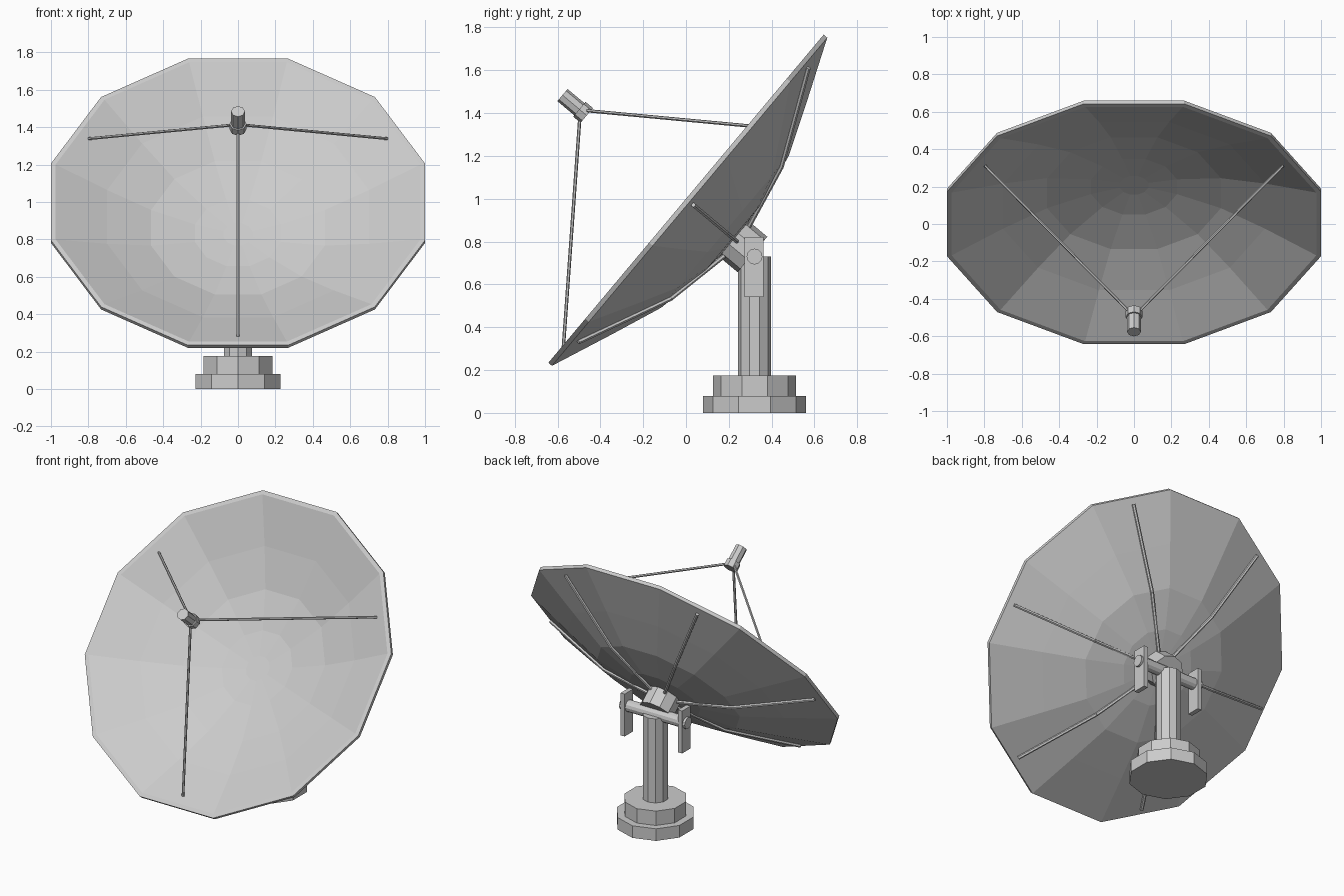
import bpy, bmesh, math
from mathutils import Matrix, Vector

if "Cube" in bpy.data.objects:
    bpy.data.objects.remove(bpy.data.objects["Cube"])

# Dish frame: local x = right, y = up the dish face, z = forward along the axis
DISH = Matrix.Translation((0, 0, 1)) @ Matrix.Rotation(math.radians(50), 4, 'X')
PIVOT_Y, PIVOT_Z = 0.32, 0.73


def finish(bm, name, matrix=Matrix()):
    bmesh.ops.recalc_face_normals(bm, faces=bm.faces)
    me = bpy.data.meshes.new(name)
    bm.to_mesh(me)
    bm.free()
    ob = bpy.data.objects.new(name, me)
    ob.matrix_world = matrix
    bpy.context.collection.objects.link(ob)
    return ob


def add_prism(bm, a, b, r, sides):
    a, b = Vector(a), Vector(b)
    d = b - a
    m = Matrix.Translation((a + b) / 2)
    if abs(d.normalized().z) < 0.999:
        m = m @ d.to_track_quat('Z', 'Y').to_matrix().to_4x4()
    bmesh.ops.create_cone(bm, cap_ends=True, segments=sides, radius1=r,
                          radius2=r, depth=d.length, matrix=m)


def rod(name, points, r, sides, matrix=Matrix()):
    bm = bmesh.new()
    for a, b in zip(points, points[1:]):
        add_prism(bm, a, b, r, sides)
    return finish(bm, name, matrix)


def polar(deg, r, z):
    t = math.radians(deg)
    return (r * math.cos(t), r * math.sin(t), z)


def lathe(name, profile, sides, matrix):
    # profile radii are measured to the middle of the flats
    bm = bmesh.new()
    rings = []
    for r, z in profile:
        if r == 0:
            rings.append([bm.verts.new((0, 0, z))] * sides)
        else:
            rings.append([bm.verts.new(polar((i + 0.5) * 360 / sides,
                          r / math.cos(math.pi / sides), z)) for i in range(sides)])
    for lo, hi in zip(rings, rings[1:]):
        for i in range(sides):
            j = (i + 1) % sides
            bm.faces.new(dict.fromkeys((lo[i], lo[j], hi[j], hi[i])))
    return finish(bm, name, matrix)


def box(name, centre, size):
    bm = bmesh.new()
    bmesh.ops.create_cube(bm, size=1, matrix=Matrix.Translation(centre) @ Matrix.Diagonal((*size, 1)))
    return finish(bm, name)


# Faceted dish shell with a rim lip
lathe("dish", [(0, -0.275), (0.23, -0.26), (0.465, -0.215), (0.70, -0.125), (0.975, 0),
               (1.0, 0), (1.0, -0.022), (0.705, -0.143), (0.465, -0.238),
               (0.23, -0.285), (0, -0.298)], 12, DISH)

# Back ribs
for k in range(6):
    path = [polar(60 * k, r, z) for r, z in ((0.08, -0.312), (0.465, -0.245), (0.965, -0.045))]
    rod(f"back_rib_{k + 1}", path, 0.011, 6, DISH)

# Feed horn and its three struts
rod("feed_horn", [(0, 0, 0.61), (0, 0, 0.753)], 0.037, 8, DISH)
rod("feed_collar", [(0, 0, 0.605), (0, 0, 0.65)], 0.045, 8, DISH)
for k, deg in enumerate((30, 150, 270)):
    rod(f"feed_strut_{k + 1}", [polar(deg, 0.92, -0.022), polar(deg, 0.033, 0.62)], 0.008, 6, DISH)

# Hub behind the dish
rod("hub", [(0, 0, -0.27), (0, 0, -0.405)], 0.108, 10, DISH)

# Stepped base and post
for name, z0, z1, r in (("base_plate", 0, 0.08, 0.24), ("base_step", 0.08, 0.175, 0.193),
                        ("post", 0.175, 0.73, 0.078)):
    rod(name, [(0, PIVOT_Y, z0), (0, PIVOT_Y, z1)], r, 10)

# Tilt axle and side plates
rod("tilt_axle", [(-0.24, PIVOT_Y, PIVOT_Z), (0.24, PIVOT_Y, PIVOT_Z)], 0.037, 12)
for side, sx in (("left", -1), ("right", 1)):
    box(f"yoke_plate_{side}", (sx * 0.21, PIVOT_Y - 0.002, 0.682), (0.03, 0.088, 0.28))
